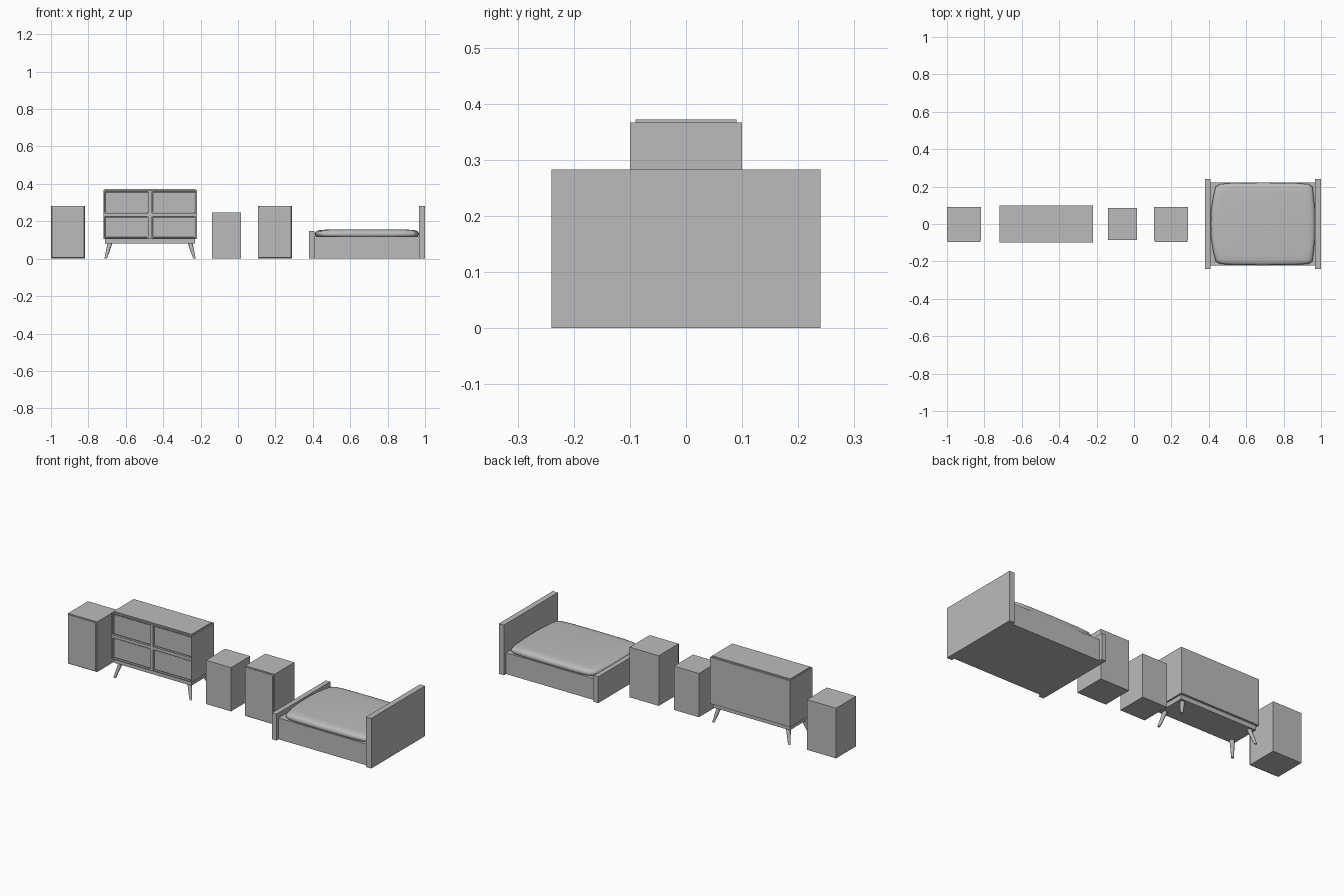
import bpy, bmesh
from mathutils import Vector

cube = bpy.data.objects.get("Cube")
if cube:
    bpy.data.objects.remove(cube, do_unlink=True)

grey = bpy.data.materials.new("plain_grey")
grey.use_nodes = True
grey.diffuse_color = (0.5, 0.5, 0.5, 1)
grey.node_tree.nodes["Principled BSDF"].inputs["Base Color"].default_value = (0.5, 0.5, 0.5, 1)


def finish(name, bm):
    bmesh.ops.recalc_face_normals(bm, faces=bm.faces)
    mesh = bpy.data.meshes.new(name)
    bm.to_mesh(mesh)
    bm.free()
    mesh.materials.append(grey)
    obj = bpy.data.objects.new(name, mesh)
    bpy.context.collection.objects.link(obj)
    return obj


def box_mesh(x, y, z):
    bm = bmesh.new()
    bmesh.ops.create_cube(bm, size=1)
    for v in bm.verts:
        v.co = Vector([(a + b) / 2 + c * (b - a) for c, (a, b) in zip(v.co, (x, y, z))])
    return bm


def box(name, x, y, z, bevel=0):
    obj = finish(name, box_mesh(x, y, z))
    if bevel:
        mod = obj.modifiers.new("Rounded edges", "BEVEL")
        mod.width = bevel
        mod.segments = 2
    return obj


# Two matching bedside cabinets, each with a raised door
for side, x0 in (("right", -1.0), ("left", 0.107)):
    x1 = x0 + 0.182
    box(side + "_cabinet_body", (x0, x1), (-0.088, 0.09), (0, 0.283))
    box(side + "_cabinet_door", (x0 + 0.004, x1 - 0.004), (-0.097, -0.088),
        (0.004, 0.279), 0.004)

# Plain pedestal
box("pedestal", (-0.14, 0.016), (-0.085, 0.085), (0, 0.247))

# Dresser body, with four openings sunk into the front
bm = box_mesh((-0.72, -0.22), (-0.1, 0.1), (0.105, 0.366))
columns, rows = ((-0.714, -0.48), (-0.46, -0.226)), ((0.11, 0.226), (0.243, 0.36))
for axis, cuts in ((0, columns), (2, rows)):
    normal = Vector((axis == 0, 0, axis == 2))
    for cut in cuts[0] + cuts[1]:
        bmesh.ops.bisect_plane(bm, geom=bm.verts[:] + bm.edges[:] + bm.faces[:],
                               plane_co=normal * cut, plane_no=normal)


def in_opening(face):
    c = face.calc_center_median()
    return (c.y < -0.099 and any(a < c.x < b for a, b in columns)
            and any(a < c.z < b for a, b in rows))


openings = [f for f in bm.faces if in_opening(f)]
for face in bmesh.ops.extrude_discrete_faces(bm, faces=openings)["faces"]:
    for v in face.verts:
        v.co.y += 0.012
finish("dresser_body", bm)

# Drawer fronts set back inside the openings
for i, x in enumerate(columns):
    for j, z in enumerate(rows):
        box(f"drawer_{i}_{j}", (x[0] + 0.004, x[1] - 0.004), (-0.095, -0.086),
            (z[0] + 0.004, z[1] - 0.004), 0.003)

box("dresser_top", (-0.714, -0.226), (-0.09, 0.09), (0.36, 0.372))
box("dresser_base", (-0.71, -0.23), (-0.087, 0.087), (0.08, 0.106))

# Splayed, tapered legs
for sx in (-1, 1):
    for sy in (-1, 1):
        foot = Vector((-0.47 + sx * 0.237, sy * 0.088, 0))
        bm = bmesh.new()
        bmesh.ops.create_cone(bm, cap_ends=True, segments=16,
                              radius1=0.007, radius2=0.013, depth=0.085)
        for v in bm.verts:
            t = v.co.z / 0.085 + 0.5
            v.co += foot + Vector((-sx * 0.023 * t, -sy * 0.023 * t, 0.0425))
        leg = finish(f"dresser_leg_{'left' if sx > 0 else 'right'}_{'back' if sy > 0 else 'front'}", bm)
        for poly in leg.data.polygons:
            poly.use_smooth = len(poly.vertices) == 4

# Bed frame
box("headboard", (0.968, 1.0), (-0.24, 0.24), (0, 0.283))
box("footboard", (0.38, 0.408), (-0.24, 0.24), (0, 0.148))
box("bed_frame", (0.405, 0.97), (-0.222, 0.222), (0, 0.12))

# Mattress with bowed ends, a narrow underside and a softly rounded top
half = [(0.41, 0.0), (0.413, 0.08), (0.424, 0.15), (0.437, 0.2), (0.46, 0.213),
        (0.52, 0.219), (0.69, 0.221), (0.86, 0.219), (0.935, 0.213),
        (0.953, 0.2), (0.961, 0.15), (0.967, 0.08), (0.968, 0.0)]
outline = half + [(x, -y) for x, y in half[-2:0:-1]]
bm = bmesh.new()
rings = []
for scale, z in ((0.97, 0.118), (0.99, 0.124), (1, 0.132), (0.99, 0.141), (0.965, 0.148), (0.92, 0.152), (0.8, 0.155)):
    rings.append([bm.verts.new((0.689 + (x - 0.689) * scale, y * scale, z)) for x, y in outline])
for low, high in zip(rings, rings[1:]):
    for i in range(len(outline)):
        k = (i + 1) % len(outline)
        bm.faces.new((low[i], low[k], high[k], high[i]))
bm.faces.new(rings[0])
bm.faces.new(rings[-1])
mattress = finish("mattress", bm)
for poly in mattress.data.polygons:
    poly.use_smooth = True
